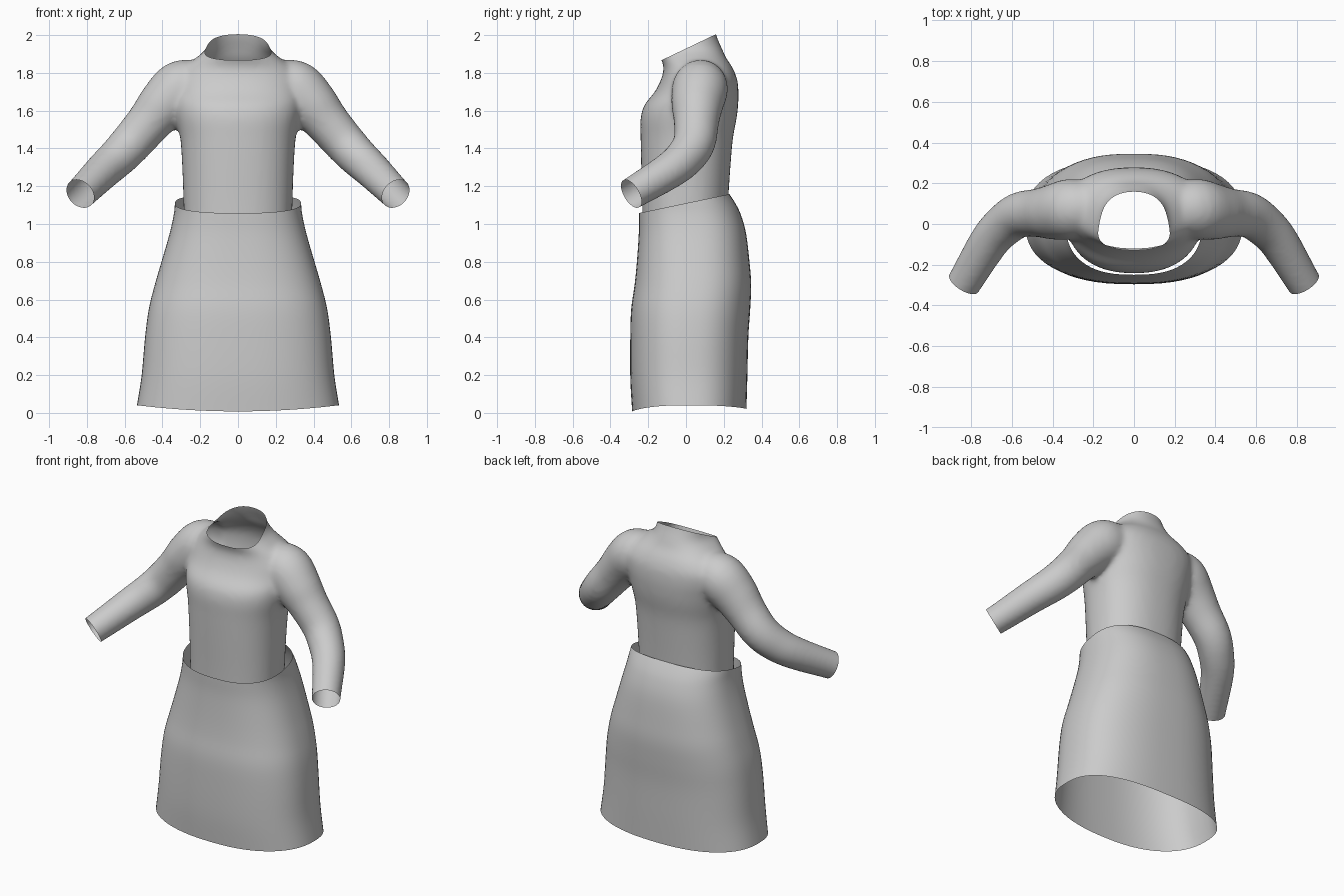
import bpy, bmesh, math
from mathutils import Vector

cube = bpy.data.objects.get("Cube")
if cube:
    bpy.data.objects.remove(cube, do_unlink=True)

fabric = bpy.data.materials.new("grey fabric")
fabric.use_nodes = True
GREY = (0.6, 0.6, 0.6, 1)
fabric.diffuse_color = GREY
fabric.node_tree.nodes["Principled BSDF"].inputs["Base Color"].default_value = GREY


def spline(rows, steps):
    """Smooth Catmull-Rom interpolation through rows of numbers."""
    out = []
    for i in range(len(rows) - 1):
        a, b, c, d = (rows[min(max(i + k, 0), len(rows) - 1)] for k in (-1, 0, 1, 2))
        for s in range(steps):
            t = s / steps
            out.append([q + t * (r - p) / 2 + t * t * (p - 2.5 * q + 2 * r - d_ / 2)
                        + t ** 3 * (1.5 * (q - r) + (d_ - p) / 2)
                        for p, q, r, d_ in zip(a, b, c, d)])
    out.append(list(rows[-1]))
    return out


def skin(bm, rings, caps):
    """Bridge a list of point rings with quads, optionally closing both ends."""
    loops = [[bm.verts.new(p) for p in ring] for ring in rings]
    n = len(loops[0])
    for lo, hi in zip(loops, loops[1:]):
        for j in range(n):
            k = (j + 1) % n
            bm.faces.new((lo[j], lo[k], hi[k], hi[j]))
    if caps:
        bm.faces.new(loops[0][::-1])
        bm.faces.new(loops[-1])


def body_ring(z, half, front, back, power=2.5, n=64):
    """Rounded cross-section with separate front and back depth."""
    mid, pts = (front + back) / 2, []
    for j in range(n):
        a = 2 * math.pi * j / n
        c, s = math.cos(a), math.sin(a)
        pts.append(Vector((half * math.copysign(abs(c) ** (2 / power), c),
                           mid + (back - front) / 2 * math.copysign(abs(s) ** (2 / power), s), z)))
    return pts


def tube_rings(path, n=32):
    """Round rings that follow a path of x, y, z, radius."""
    rings = []
    for i, (x, y, z, r) in enumerate(path):
        axis = Vector(path[min(i + 1, len(path) - 1)][:3]) - Vector(path[max(i - 1, 0)][:3])
        u = axis.cross(Vector((0, 1, 0.3))).normalized()
        v = axis.cross(u).normalized()
        rings.append([Vector((x, y, z)) + r * (math.cos(t) * u + math.sin(t) * v)
                      for t in (2 * math.pi * j / n for j in range(n))])
    return rings


def cut(bm, point, normal, keep=lambda f: True):
    """Trim away everything on the normal side of a plane, among the chosen faces."""
    faces = [f for f in bm.faces if keep(f)]
    geom = set(faces) | {e for f in faces for e in f.edges} | {v for f in faces for v in f.verts}
    bmesh.ops.bisect_plane(bm, geom=list(geom), dist=1e-5, plane_co=point,
                           plane_no=normal, clear_outer=True)


def add_object(name, bm):
    bmesh.ops.recalc_face_normals(bm, faces=bm.faces)
    mesh = bpy.data.meshes.new(name)
    bm.to_mesh(mesh)
    bm.free()
    obj = bpy.data.objects.new(name, mesh)
    bpy.context.collection.objects.link(obj)
    mesh.materials.append(fabric)
    mesh.shade_smooth()
    return obj


# Skirt: open loft with a dipping hem and a sloping waist
SKIRT = [(0.04, 0.535, -0.285, 0.32), (0.2, 0.51, -0.295, 0.325), (0.4, 0.492, -0.295, 0.33),
         (0.55, 0.472, -0.29, 0.34), (0.68, 0.44, -0.272, 0.345), (0.8, 0.405, -0.26, 0.336),
         (0.95, 0.362, -0.25, 0.318), (1.05, 0.34, -0.25, 0.29), (1.12, 0.333, -0.25, 0.255),
         (1.2, 0.325, -0.25, 0.2)]
rings = [body_ring(*row) for row in spline(SKIRT, 4)]
for ring in rings:
    fade = max(0, 1 - ring[0].z / 0.3)
    for p in ring:
        side = min(1, abs(p.x) / 0.53)
        p.z -= fade * (1 - side ** 2) * (0.037 if p.y < 0 else 0.022)
bm = bmesh.new()
skin(bm, rings, False)
cut(bm, (0, 0, 1.11), (0, -0.21, 1))
add_object("skirt", bm)

# Bodice and sleeves: closed solids blended into one surface, then trimmed open
BODICE = [(0.92, 0.285, -0.23, 0.215), (1.1, 0.288, -0.232, 0.222), (1.3, 0.295, -0.237, 0.235),
          (1.45, 0.305, -0.24, 0.248), (1.56, 0.325, -0.24, 0.268), (1.63, 0.335, -0.22, 0.276),
          (1.7, 0.34, -0.165, 0.278), (1.77, 0.335, -0.13, 0.27), (1.83, 0.29, -0.118, 0.245),
          (1.88, 0.222, -0.135, 0.212), (1.93, 0.168, -0.15, 0.19), (2.0, 0.155, -0.16, 0.16),
          (2.08, 0.15, -0.165, 0.14)]
SLEEVE = [(0.2, 0.08, 1.75, 0.12), (0.3, 0.075, 1.72, 0.148), (0.39, 0.06, 1.635, 0.138),
          (0.47, 0.055, 1.54, 0.12), (0.56, 0.045, 1.435, 0.112), (0.63, 0.0, 1.36, 0.106),
          (0.71, -0.085, 1.285, 0.098), (0.835, -0.29, 1.16, 0.085), (0.9, -0.39, 1.1, 0.082)]
bm = bmesh.new()
skin(bm, [body_ring(*row, 2.3) for row in spline(BODICE, 4)], True)
arm = tube_rings(spline(SLEEVE, 4))
skin(bm, arm, True)
skin(bm, [[Vector((-p.x, p.y, p.z)) for p in ring] for ring in arm], True)
bodice = add_object("bodice", bm)

remesh = bodice.modifiers.new("blend", 'REMESH')
remesh.mode = 'VOXEL'
remesh.voxel_size = 0.016
relax = bodice.modifiers.new("relax", 'SMOOTH')
relax.factor = 0.5
relax.iterations = 8
evaluated = bodice.evaluated_get(bpy.context.evaluated_depsgraph_get())
bm = bmesh.new()
bm.from_mesh(evaluated.to_mesh())
evaluated.to_mesh_clear()
bodice.modifiers.clear()

# Neck opening, waist opening and the two cuffs
cut(bm, (0, -0.14, 1.862), (0, -0.43, 0.9))
cut(bm, (0, 0, 1.04), (0, 0.2, -1))
for s in (1, -1):
    cut(bm, (s * 0.835, -0.29, 1.16), (s * 0.48, -0.76, -0.45),
        lambda f: s * f.calc_center_median().x > 0.6)
bm.to_mesh(bodice.data)
bm.free()
bodice.data.shade_smooth()
